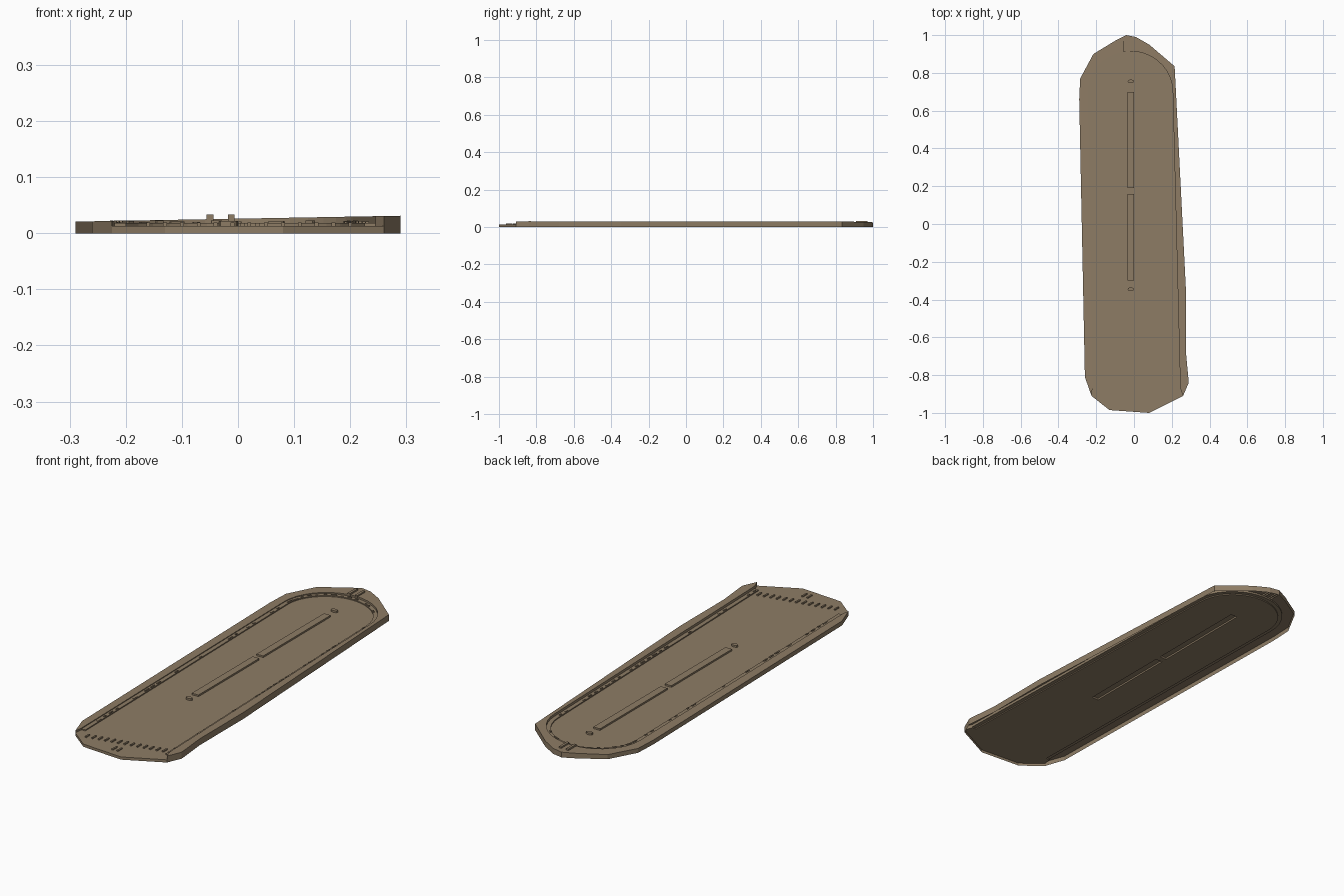
import bpy, math, random
from mathutils import Vector
from mathutils.geometry import tessellate_polygon

random.seed(4)
cube = bpy.data.objects.get("Cube")
if cube:
    bpy.data.objects.remove(cube, do_unlink=True)

mat = bpy.data.materials.new("sandy_brown")
mat.use_nodes = True
BROWN = (0.27, 0.203, 0.13, 1)
mat.diffuse_color = BROWN
mat.node_tree.nodes["Principled BSDF"].inputs["Base Color"].default_value = BROWN

FLOOR, BAND = 0.013, 0.018


def bank_z(x, y):
    """Bank height: the left side stands higher than the right."""
    return 0.026 + 0.018 * x


def make(name, polys):
    verts, faces = [], []
    for poly in polys:
        faces.append(range(len(verts), len(verts) + len(poly)))
        verts += [tuple(p) for p in poly]
    mesh = bpy.data.meshes.new(name)
    mesh.from_pydata(verts, [], [list(f) for f in faces])
    mesh.materials.append(mat)
    obj = bpy.data.objects.new(name, mesh)
    bpy.context.collection.objects.link(obj)
    return obj


def at(path, z):
    """Lift a flat path to a fixed height or a height function."""
    return [Vector((x, y, z(x, y) if callable(z) else z)) for x, y in path]


def strip(low, high):
    return [(a, b, d, c) for a, b, c, d in zip(low, low[1:], high, high[1:])]


def sheet(loops, z):
    """Upward-facing surface filling the first loop, with the others as holes."""
    flat = [at(loop, 0) for loop in loops]
    pts = [p for loop in loops for p in at(loop, z)]
    tris = []
    for t in tessellate_polygon(flat):
        a, b, c = (pts[i] for i in t)
        up = (b - a).cross(c - a).z > 0
        tris.append((a, b, c) if up else (a, c, b))
    return tris


def box(cx, cy, sx, sy, z0, z1, angle=0):
    """Bottomless block."""
    c, s = math.cos(angle), math.sin(angle)
    base = [(cx + c * u * sx / 2 - s * v * sy / 2, cy + s * u * sx / 2 + c * v * sy / 2)
            for u, v in ((-1, -1), (1, -1), (1, 1), (-1, 1))]
    low, top = at(base, z0), at(base, z1)
    return strip(low + low[:1], top + top[:1]) + [top]


# Plan outlines, counter-clockwise
outer = [(0.26, -0.91), (0.29, -0.84), (0.275, -0.68), (0.275, -0.35), (0.22, 0.74),
         (0.215, 0.835), (0.08, 0.95), (0.01, 0.99), (-0.04, 1.0), (-0.10, 0.97),
         (-0.215, 0.9), (-0.285, 0.77), (-0.29, 0.66), (-0.265, -0.56),
         (-0.26, -0.81), (-0.225, -0.91)]
front = [outer[-1], (-0.13, -0.985), (0.08, -1.0), outer[0]]


def arena(off):
    arc = [(-0.02 + (0.225 - off) * math.cos(math.pi * i / 18),
            0.7 + (0.215 - off) * math.sin(math.pi * i / 18)) for i in range(19)]
    return [(0.245 - off, -0.87)] + arc + [(-0.22 + off, -0.87)]


rim, kerb = arena(0), arena(0.02)

# Raised bank around three sides
bank = sheet([outer + rim[::-1]], bank_z)
bank += strip(at(outer, 0), at(outer, bank_z))
bank += strip(at(rim[::-1], BAND), at(rim[::-1], bank_z))
for end in ([rim[0], outer[0]], [outer[-1], rim[-1]]):
    bank += strip(at(end, FLOOR), at(end, bank_z))
make("outer_bank", bank)

# Low seating band inside the bank
band = strip(at(rim, BAND), at(kerb, BAND))
band += strip(at(kerb[::-1], FLOOR), at(kerb[::-1], BAND))
for end in ([kerb[0], rim[0]], [rim[-1], kerb[-1]]):
    band += strip(at(end, FLOOR), at(end, BAND))
make("seating_band", band)

# Arena floor, pierced beneath the two hollow divider walls
MID, WIDE = -0.017, 0.035
spans = [(-0.30, 0.16), (0.19, 0.70)]
holes = [[(MID - WIDE / 2, a), (MID - WIDE / 2, b), (MID + WIDE / 2, b), (MID + WIDE / 2, a)]
         for a, b in spans]
floor_edge = kerb + [rim[-1]] + front + [rim[0]]
make("arena_floor", sheet([floor_edge] + holes, FLOOR))
make("front_edge", strip(at(front, 0), at(front, FLOOR)))
for i, (a, b) in enumerate(spans):
    make(f"divider_wall_{i + 1}", box(MID, (a + b) / 2, WIDE, b - a, FLOOR, FLOOR + 0.008))

# Turning posts beyond the divider ends
for i, y in enumerate((-0.345, 0.755)):
    ring = [(MID + 0.017 * math.cos(k * math.pi / 5), y + 0.01 * math.sin(k * math.pi / 5))
            for k in range(10)]
    low, top = at(ring, FLOOR), at(ring, FLOOR + 0.009)
    make(f"turning_post_{i + 1}", strip(low + low[:1], top + top[:1]) + [top])

# Starting stalls across the open end
stalls = []
for i in range(13):
    t = i / 12
    stalls += box(-0.16 + 0.36 * t, -0.91 + 0.07 * t, 0.007, 0.03, FLOOR, FLOOR + 0.006)
make("starting_stalls", stalls)
make("entrance_posts", [f for x in (0.008, 0.034)
                        for f in box(x, -0.945, 0.008, 0.035, FLOOR, FLOOR + 0.005)])

# Rear passage walls crossing the bank
make("rear_gate", [f for x in (-0.05, -0.012)
                   for f in box(x, 0.94, 0.012, 0.06, BAND, 0.033)])

# Broken wall pieces standing along the band
pieces = []
line = at(arena(0.014), 0)
for a, b in zip(line, line[1:]):
    step = b - a
    count = max(1, int(step.length / 0.045))
    for k in range(count):
        if random.random() < 0.6:
            p = a + step * ((k + 0.5) / count)
            pieces += box(p.x, p.y, random.uniform(0.012, 0.03), 0.006, BAND,
                          BAND + random.uniform(0.002, 0.005), math.atan2(step.y, step.x))
make("wall_remains", pieces)
